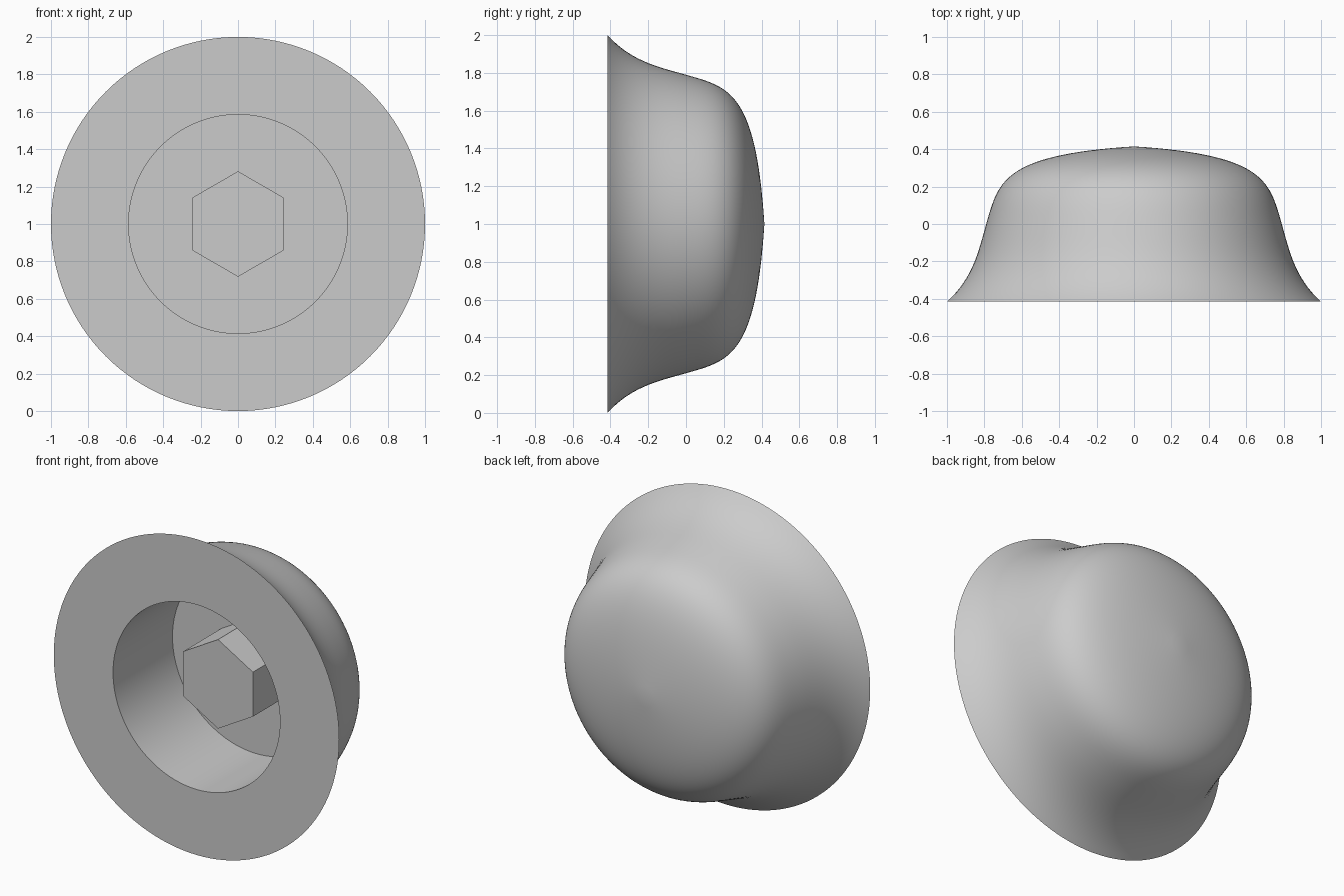
import bpy, bmesh, math
from mathutils import Vector, Matrix
from mathutils.geometry import interpolate_bezier

cube = bpy.data.objects.get("Cube")
if cube:
    bpy.data.objects.remove(cube, do_unlink=True)

CENTRE = Vector((0, 0, 1))
FRONT, BACK, FLOOR = -0.415, 0.415, 0.18

grey = bpy.data.materials.new("plain grey")
grey.use_nodes = True
colour = (0.6, 0.6, 0.6, 1)
grey.diffuse_color = colour
grey.node_tree.nodes["Principled BSDF"].inputs["Base Color"].default_value = colour


def finish(bm, name):
    """Turn a bmesh into a named, shaded object."""
    bmesh.ops.recalc_face_normals(bm, faces=bm.faces)
    mesh = bpy.data.meshes.new(name)
    bm.to_mesh(mesh)
    bm.free()
    mesh.materials.append(grey)
    obj = bpy.data.objects.new(name, mesh)
    bpy.context.collection.objects.link(obj)
    bpy.ops.object.select_all(action="DESELECT")
    obj.select_set(True)
    bpy.context.view_layer.objects.active = obj
    bpy.ops.object.shade_smooth_by_angle(angle=math.radians(30))
    return obj


def curve(points, steps):
    return interpolate_bezier(*[Vector((r, y, 0)) for r, y in points], steps)


# Domed body: flared skirt, rounded crown and a round pocket, as (radius, y)
skirt = curve([(1, FRONT), (0.86, -0.29), (0.83, -0.14), (0.79, 0)], 16)
crown = curve([(0.79, 0), (0.725, 0.23), (0.70, 0.37), (0, BACK)], 32)
pocket = [Vector((0, FLOOR, 0)), Vector((0.585, FLOOR, 0)), Vector((0.585, FRONT, 0))]
profile = pocket + skirt + crown[1:]

bm = bmesh.new()
verts = [bm.verts.new(p + CENTRE) for p in profile]
edges = [bm.edges.new(pair) for pair in zip(verts, verts[1:])]
bmesh.ops.spin(bm, geom=verts + edges, cent=CENTRE, axis=(0, 1, 0),
               angle=math.tau, steps=128, use_duplicate=False)
bmesh.ops.remove_doubles(bm, verts=bm.verts, dist=0.0005)
finish(bm, "domed_body")

# Hexagonal post standing on the pocket floor, one corner up
post_front = -0.20
bm = bmesh.new()
bmesh.ops.create_cone(bm, cap_ends=True, segments=6, radius1=0.282,
                      radius2=0.282, depth=FLOOR - post_front)
place = (Matrix.Translation(CENTRE + Vector((0, (FLOOR + post_front) / 2, 0)))
         @ Matrix.Rotation(math.pi / 2, 4, "X"))
bmesh.ops.transform(bm, matrix=place, verts=bm.verts)
finish(bm, "hexagonal_post")
